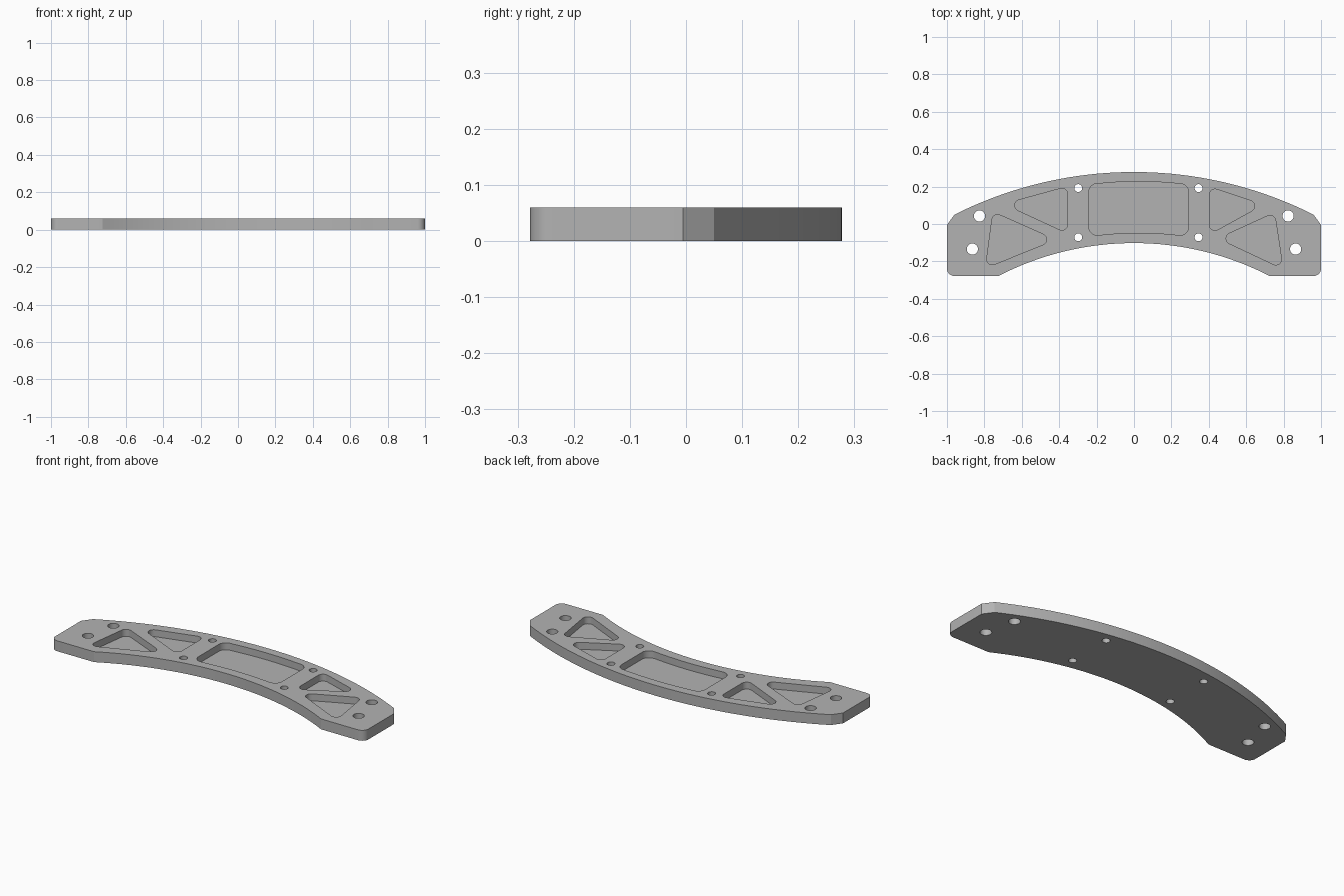
import bpy, bmesh
from math import sin, cos, pi, asin, tan
from mathutils import Vector

cube = bpy.data.objects.get("Cube")
if cube:
    bpy.data.objects.remove(cube, do_unlink=True)

THICK = 0.06
FLOOR = 0.02

grey = bpy.data.materials.new("light grey metal")
grey.use_nodes = True
colour = (0.45, 0.45, 0.45, 1)
grey.diffuse_color = colour
grey.node_tree.nodes["Principled BSDF"].inputs["Base Color"].default_value = colour


def arc(half_width, y_end, y_mid, steps):
    """Shallow symmetric arc running from -x to +x, bulging towards +y."""
    sag = y_mid - y_end
    radius = (half_width ** 2 + sag ** 2) / (2 * sag)
    a = asin(half_width / radius)
    angles = [a * (2 * i / steps - 1) for i in range(steps + 1)]
    return [(radius * sin(t), y_mid - radius + radius * cos(t)) for t in angles]


def rounded(corners, steps=8):
    """Round each (x, y, radius) corner with a tangent arc."""
    out = []
    for i, (x, y, r) in enumerate(corners):
        p = Vector((x, y))
        a = (Vector(corners[i - 1][:2]) - p).normalized()
        b = (Vector(corners[(i + 1) % len(corners)][:2]) - p).normalized()
        if r == 0:
            out.append(p)
            continue
        half = a.angle(b) / 2
        centre = p + (a + b).normalized() * (r / sin(half))
        start = p + a * (r / tan(half)) - centre
        end = p + b * (r / tan(half)) - centre
        sweep = start.angle_signed(end)
        for k in range(steps + 1):
            t = -sweep * k / steps
            out.append(centre + Vector((start.x * cos(t) - start.y * sin(t),
                                        start.x * sin(t) + start.y * cos(t))))
    return out


def circle(x, y, r, steps=32):
    return [(x + r * cos(2 * pi * i / steps), y + r * sin(2 * pi * i / steps))
            for i in range(steps)]


def prism(name, outline, z0, z1):
    bm = bmesh.new()
    face = bm.faces.new([bm.verts.new((p[0], p[1], z0)) for p in outline])
    top = bmesh.ops.extrude_face_region(bm, geom=[face])["geom"]
    bmesh.ops.translate(bm, vec=(0, 0, z1 - z0),
                        verts=[v for v in top if isinstance(v, bmesh.types.BMVert)])
    bmesh.ops.recalc_face_normals(bm, faces=bm.faces)
    mesh = bpy.data.meshes.new(name)
    bm.to_mesh(mesh)
    bm.free()
    mesh.materials.append(grey)
    obj = bpy.data.objects.new(name, mesh)
    bpy.context.collection.objects.link(obj)
    return obj


# Curved plate with chamfered shoulders and rounded feet
outer = [(x, y, 0) for x, y in arc(0.96, 0.05, 0.278, 40)]
inner = [(x, y, 0) for x, y in reversed(arc(0.725, -0.278, -0.102, 32))]
right_end = [(1, -0.005, 0), (1, -0.278, 0.04)]
left_end = [(-1, -0.278, 0.04), (-1, -0.005, 0)]
plate = prism("curved_plate", rounded(outer + right_end + inner + left_end), 0, THICK)

# Pocket outlines: bowed centre window and two triangles per side
window_top = [(x + 0.025, y, 0) for x, y in arc(0.2, 0.217, 0.227, 10)]
window_base = [(x + 0.025, y, 0) for x, y in reversed(arc(0.2, -0.058, -0.047, 10))]
window = ([(-0.242, 0.213, 0.045)] + window_top + [(0.292, 0.213, 0.045),
          (0.292, -0.064, 0.045)] + window_base + [(-0.242, -0.064, 0.045)])
triangles = [
    [(-0.355, 0.2), (-0.355, -0.05), (-0.695, 0.107)],
    [(0.403, 0.198), (0.403, -0.055), (0.69, 0.103)],
    [(-0.754, 0.064), (-0.794, -0.235), (-0.42, -0.084)],
    [(0.751, 0.06), (0.797, -0.24), (0.451, -0.077)],
]
cutters = [prism("pocket_cutter", rounded(window), FLOOR, THICK + 0.1)]
for tri in triangles:
    shape = rounded([(x, y, 0.03) for x, y in tri])
    cutters.append(prism("pocket_cutter", shape, FLOOR, THICK + 0.1))

# Bolt holes through the plate
for x, y, r in [(-0.826, 0.043, 0.03), (0.824, 0.043, 0.03),
                (-0.864, -0.134, 0.03), (0.864, -0.134, 0.03),
                (-0.298, 0.192, 0.021), (0.345, 0.192, 0.021),
                (-0.298, -0.071, 0.021), (0.345, -0.071, 0.021)]:
    cutters.append(prism("hole_cutter", circle(x, y, r), -0.1, THICK + 0.1))

# Cut everything, then discard the cutters
bpy.ops.object.select_all(action='DESELECT')
bpy.context.view_layer.objects.active = plate
plate.select_set(True)
for cutter in cutters:
    cutter.hide_render = True
    mod = plate.modifiers.new("cut", 'BOOLEAN')
    mod.operation = 'DIFFERENCE'
    mod.solver = 'EXACT'
    mod.object = cutter
    bpy.ops.object.modifier_apply(modifier=mod.name)
    bpy.data.objects.remove(cutter, do_unlink=True)

bpy.ops.object.shade_smooth_by_angle(angle=pi / 7)
